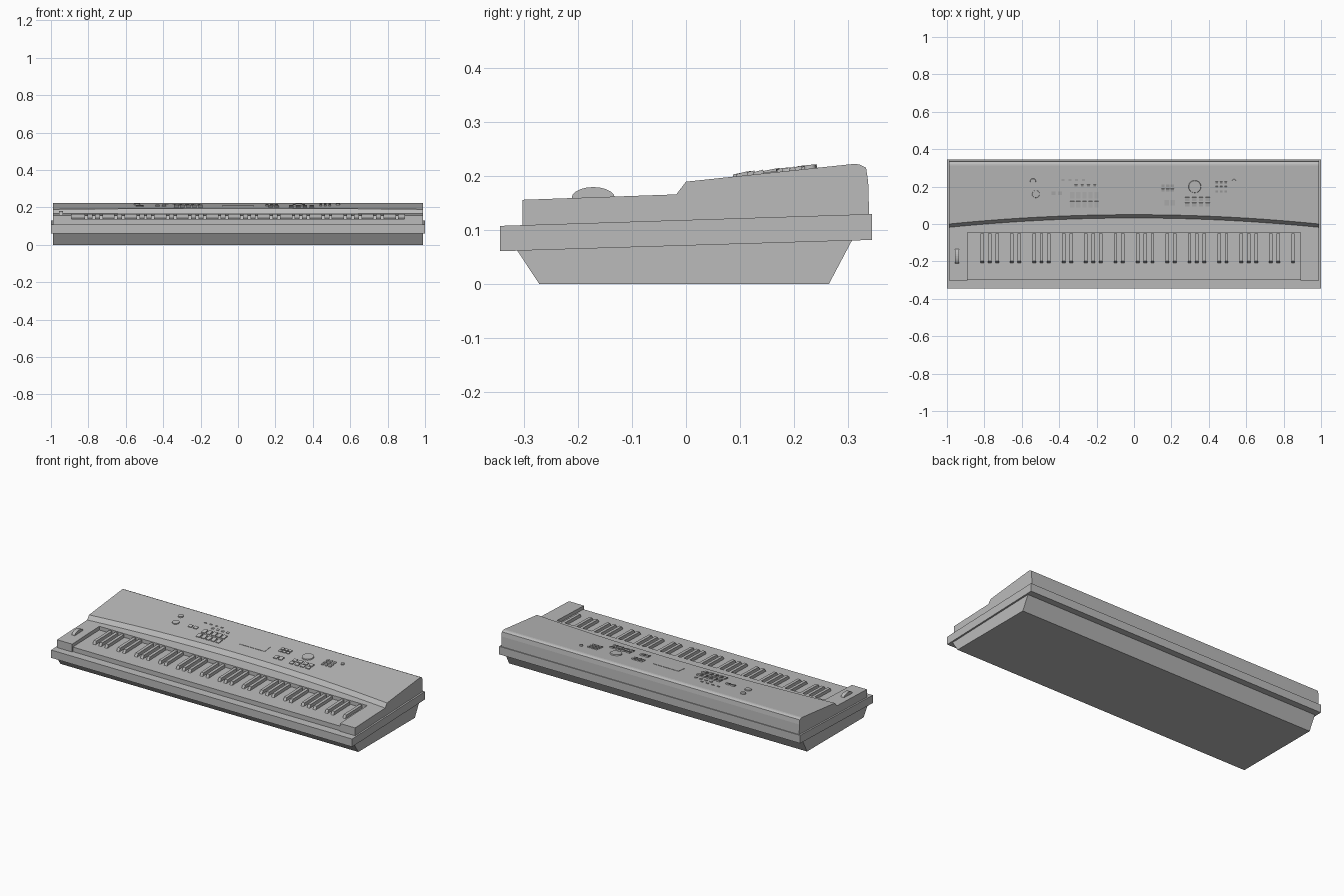
import bpy, bmesh, math

cube = bpy.data.objects.get("Cube")
if cube:
    bpy.data.objects.remove(cube, do_unlink=True)

grey = bpy.data.materials.new("plain grey")
grey.use_nodes = True
GREY = (0.5, 0.5, 0.5, 1)
grey.diffuse_color = GREY
grey.node_tree.nodes["Principled BSDF"].inputs["Base Color"].default_value = GREY


def finish(name, bm):
    bmesh.ops.recalc_face_normals(bm, faces=bm.faces)
    mesh = bpy.data.meshes.new(name)
    bm.to_mesh(mesh)
    bm.free()
    mesh.materials.append(grey)
    obj = bpy.data.objects.new(name, mesh)
    bpy.context.collection.objects.link(obj)
    return obj


def add_loft(bm, stations):
    """Skin a list of (x, [(y, z), ...]) cross-sections and cap the ends."""
    rings = [[bm.verts.new((x, y, z)) for y, z in prof] for x, prof in stations]
    n = len(rings[0])
    for a, b in zip(rings, rings[1:]):
        for i in range(n):
            j = (i + 1) % n
            bm.faces.new((a[i], a[j], b[j], b[i]))
    bm.faces.new(rings[0])
    bm.faces.new(rings[-1])


def prism(name, profile, *spans):
    bm = bmesh.new()
    for x0, x1 in spans:
        add_loft(bm, [(x0, profile), (x1, profile)])
    return finish(name, bm)


def deck_z(y):
    return 0.167 + 0.035 * y


def panel_z(y):
    return 0.19 + 0.105 * y


BODY = 0.99      # half width of the case
KEYS = 0.89      # half width of the keybed
KEY_BACK = -0.045

# Lower tray and the wide band around the case
prism("bottom_tray", [(-0.272, 0), (0.265, 0), (0.31, 0.085), (-0.315, 0.065)], (-BODY, BODY))
prism("case_band", [(-0.345, 0.061), (0.345, 0.082), (0.345, 0.13), (-0.345, 0.108)], (-1, 1))

# Upper case with the bowed step between deck and control panel
stations = []
for i in range(33):
    x = -BODY + 2 * BODY * i / 32
    bow = 0.05 * (1 - (x / BODY) ** 2)
    foot, lip = bow - 0.018, bow
    stations.append((x, [
        (KEY_BACK, 0.1), (KEY_BACK, deck_z(KEY_BACK)), (foot, deck_z(foot)),
        (lip, panel_z(lip)), (0.312, 0.223), (0.322, 0.222), (0.334, 0.216),
        (0.338, 0.19), (0.34, 0.12)]))
bm = bmesh.new()
add_loft(bm, stations)
finish("upper_case", bm)

# End cheeks beside the keys
prism("end_cheeks",
      [(-0.303, 0.1), (-0.303, deck_z(-0.303)), (KEY_BACK, deck_z(KEY_BACK)), (KEY_BACK, 0.1)],
      (-BODY, -KEYS), (KEYS, BODY))

# White keys: one continuous bed
prism("white_keys", [(-0.297, 0.1), (-0.297, 0.137), (KEY_BACK, 0.143), (KEY_BACK, 0.1)],
      (-KEYS, KEYS))

# Black keys: 45 white keys starting on E
WHITE = 2 * KEYS / 45
spans = []
for i in range(1, 45):
    if (i + 2) % 7 not in (0, 3):
        x = -KEYS + WHITE * i
        spans.append((x - 0.009, x + 0.009))
prism("black_keys", [(-0.21, 0.135), (-0.198, 0.158), (-0.05, 0.162), (-0.05, 0.135)], *spans)

# Pitch wheel
arc = [(-0.172 + 0.04 * math.cos(math.pi * k / 10), 0.16 + 0.02 * math.sin(math.pi * k / 10))
       for k in range(11)]
prism("pitch_wheel", arc + [(-0.212, 0.15), (-0.132, 0.15)], (-0.957, -0.936))


# Wedge buttons rising toward the back
def buttons(name, xs, ys, w, d, h=0.007):
    bm = bmesh.new()
    for y in ys:
        a, b = y - d / 2, y + d / 2
        prof = [(a, panel_z(a) - 0.004), (a, panel_z(a) + h * 0.6),
                (b - 0.003, panel_z(b) + h), (b, panel_z(b) - 0.004)]
        for x in xs:
            add_loft(bm, [(x - w / 2, prof), (x + w / 2, prof)])
    finish(name, bm)


def spread(x0, x1, n):
    return [x0 + (x1 - x0) * i / (n - 1) for i in range(n)]


buttons("left_main_buttons", spread(-0.33, -0.2, 5), (0.105, 0.155), 0.023, 0.036)
buttons("left_pair_buttons", (-0.43, -0.395), (0.165,), 0.022, 0.022)
buttons("left_small_buttons", spread(-0.38, -0.27, 4), (0.236,), 0.016, 0.008, 0.004)
buttons("left_upper_buttons", spread(-0.31, -0.21, 4), (0.205,), 0.014, 0.014, 0.005)
buttons("menu_buttons", spread(0.155, 0.205, 3), (0.183, 0.205), 0.018, 0.016)
buttons("mode_buttons", (0.175, 0.207), (0.115,), 0.022, 0.03)
buttons("right_row_buttons", spread(0.285, 0.395, 4), (0.105, 0.135), 0.023, 0.022)
buttons("number_pad", spread(0.442, 0.49, 3), (0.175, 0.198, 0.221), 0.014, 0.013)


# Round controls lying on the sloped panel
def knob(name, x, y, r, h):
    bm = bmesh.new()
    bmesh.ops.create_cone(bm, cap_ends=True, segments=24, radius1=r, radius2=r * 0.92, depth=h + 0.004)
    obj = finish(name, bm)
    obj.location = (x, y, panel_z(y) + h / 2 - 0.002)
    obj.rotation_euler.x = math.atan(0.105)


knob("volume_knob", -0.54, 0.228, 0.016, 0.007)
knob("power_button", -0.525, 0.16, 0.021, 0.005)
knob("data_dial", 0.325, 0.2, 0.035, 0.006)
knob("small_knob", 0.535, 0.23, 0.011, 0.007)

# Display plate
prism("display", [(y, panel_z(y) + dz) for y, dz in
                  ((0.135, -0.003), (0.135, 0.002), (0.19, 0.002), (0.19, -0.003))], (-0.083, 0.083))
